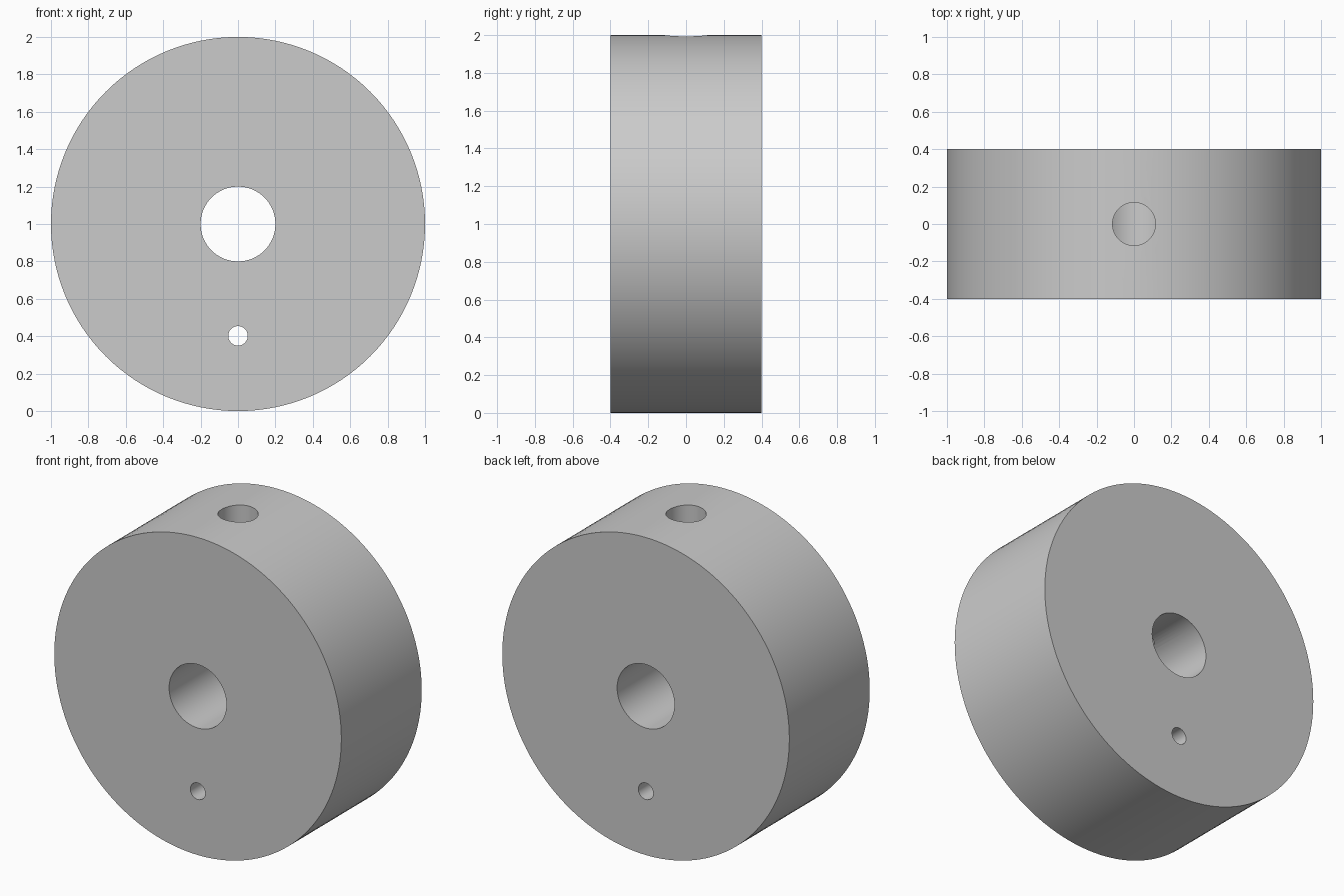
import bpy
import math

default = bpy.data.objects.get("Cube")
if default:
    bpy.data.objects.remove(default, do_unlink=True)

ALONG_Y = (math.pi / 2, 0, 0)
UPRIGHT = (0, 0, 0)


def cylinder(name, radius, depth, z, rotation, sides):
    bpy.ops.mesh.primitive_cylinder_add(
        vertices=sides, radius=radius, depth=depth,
        location=(0, 0, z), rotation=rotation)
    obj = bpy.context.object
    obj.name = name
    return obj


def drill(body, name, radius, depth, z, rotation, sides):
    cutter = cylinder(name, radius, depth, z, rotation, sides)
    cutter.hide_render = True
    cut = body.modifiers.new(name, "BOOLEAN")
    cut.operation = "DIFFERENCE"
    cut.solver = "EXACT"
    cut.object = cutter
    bpy.ops.object.select_all(action="DESELECT")
    body.select_set(True)
    bpy.context.view_layer.objects.active = body
    bpy.ops.object.modifier_apply(modifier=cut.name)
    bpy.data.objects.remove(cutter, do_unlink=True)


# Collar body
collar = cylinder("collar", 1, 0.8, 1, ALONG_Y, 128)

# Shaft bore, pin hole through both faces, set screw hole from rim to bore
drill(collar, "shaft_bore", 0.2, 1, 1, ALONG_Y, 64)
drill(collar, "pin_hole", 0.052, 1, 0.402, ALONG_Y, 48)
drill(collar, "set_screw_hole", 0.115, 1.2, 1.6, UPRIGHT, 64)

# Smooth walls with crisp rims
bpy.ops.object.shade_smooth_by_angle(angle=math.radians(30))
